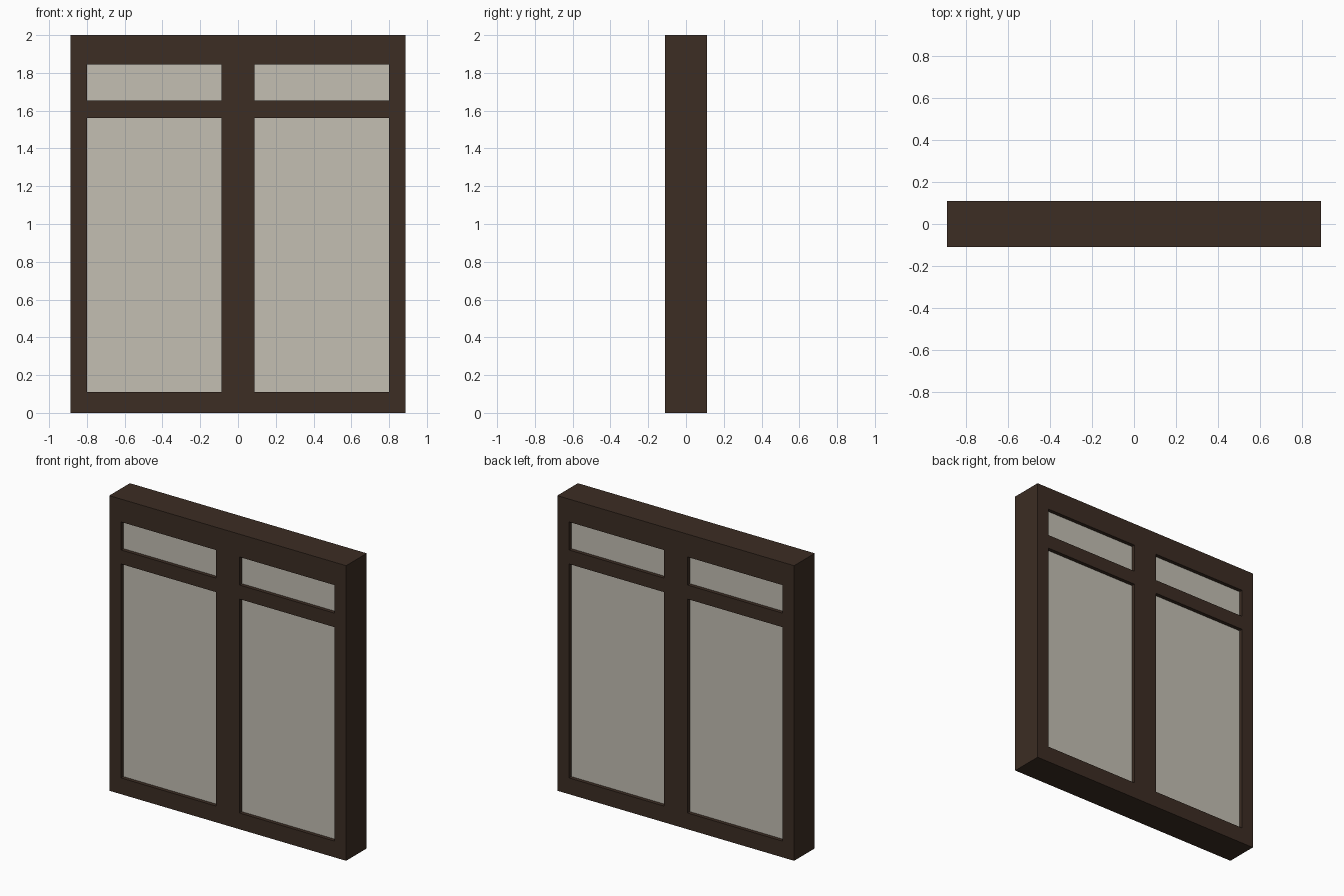
import bpy, bmesh

if "Cube" in bpy.data.objects:
    bpy.data.objects.remove(bpy.data.objects["Cube"])

W, D, H = 0.888, 0.11, 2.0      # half width, half depth, height
OUT, IN = 0.80, 0.088           # opening edges in x
GLASS = 0.085                   # half thickness of the glazing


def material(name, color):
    m = bpy.data.materials.new(name)
    m.diffuse_color = (*color, 1)
    m.use_nodes = True
    m.node_tree.nodes["Principled BSDF"].inputs["Base Color"].default_value = m.diffuse_color
    return m


wood = material("dark brown wood", (0.045, 0.026, 0.017))
glass = material("pale grey glass", (0.55, 0.52, 0.45))


def box(name, x, y, z, mat):
    bm = bmesh.new()
    bmesh.ops.create_cube(bm, size=1)
    for v in bm.verts:
        v.co = [r[0] + (r[1] - r[0]) * (c + 0.5) for r, c in zip((x, y, z), v.co)]
    me = bpy.data.meshes.new(name)
    bm.to_mesh(me)
    bm.free()
    me.materials.append(mat)
    ob = bpy.data.objects.new(name, me)
    bpy.context.collection.objects.link(ob)
    return ob


full = (-D, D)

# Outer frame: header and sill between full-height jambs, plus centre mullion
box("header", (-OUT, OUT), full, (1.845, H), wood)
box("sill", (-OUT, OUT), full, (0, 0.11), wood)
box("mullion", (-IN, IN), full, (0.11, 1.845), wood)

# Mirrored parts: jamb, transom rail, upper and lower panes
for side, s in (("left", -1), ("right", 1)):
    def span(a, b):
        return tuple(sorted((s * a, s * b)))
    box(side + "_jamb", span(OUT, W), full, (0, H), wood)
    box(side + "_transom_rail", span(IN, OUT), full, (1.56, 1.655), wood)
    for pane, z in (("upper", (1.655, 1.845)), ("lower", (0.11, 1.56))):
        box(f"{side}_{pane}_pane", span(IN, OUT), (-GLASS, GLASS), z, glass)
